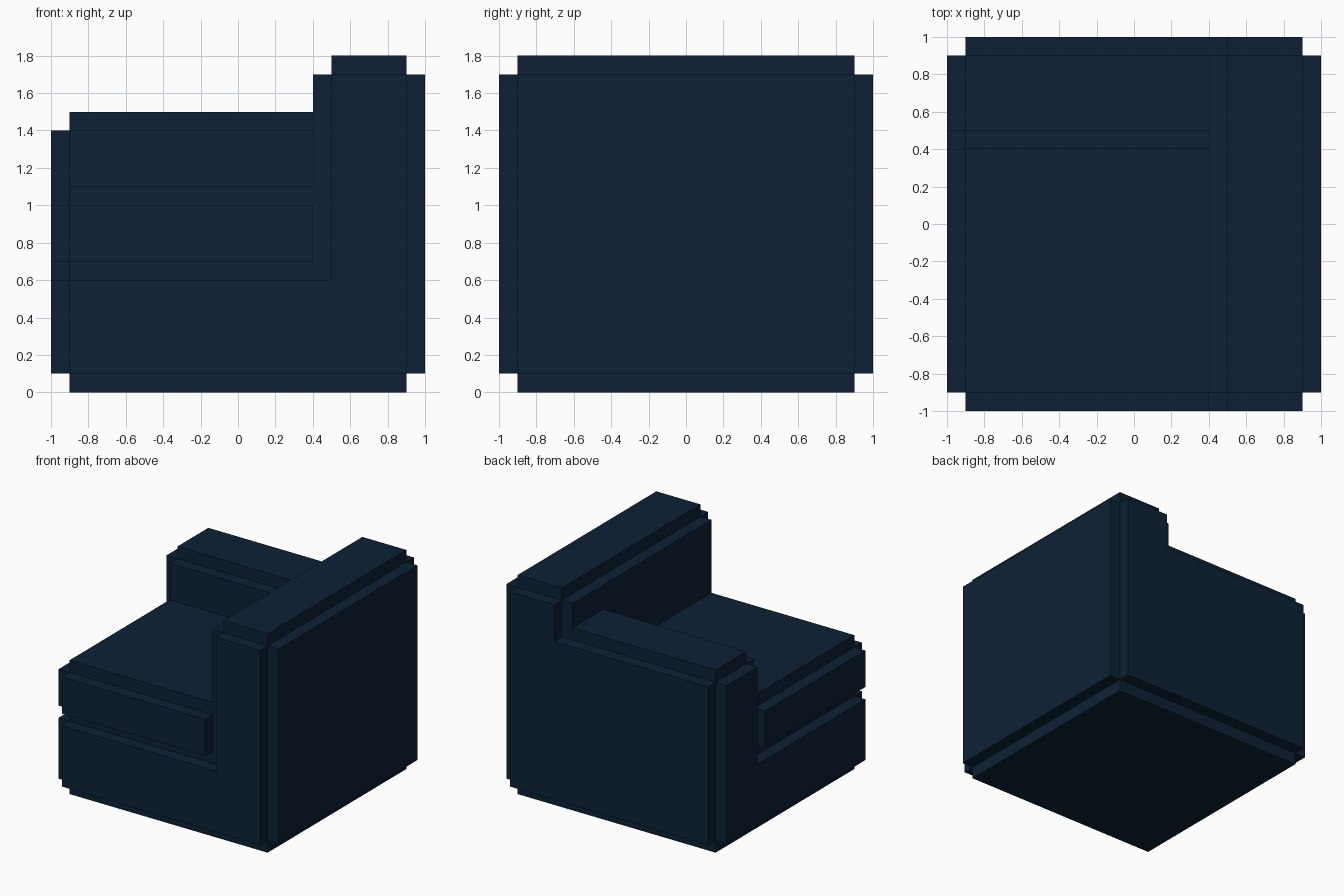
import bpy
import bmesh
from mathutils import Vector

default_cube = bpy.data.objects.get("Cube")
if default_cube:
    bpy.data.objects.remove(default_cube, do_unlink=True)

# Single dark upholstery colour
navy = bpy.data.materials.new("navy_fabric")
navy.use_nodes = True
color = (0.004, 0.0155, 0.036, 1.0)
navy.diffuse_color = color
bsdf = navy.node_tree.nodes["Principled BSDF"]
bsdf.inputs["Base Color"].default_value = color
bsdf.inputs["Roughness"].default_value = 0.9


def extrude_profile(name, points, move):
    """Extrude a flat outline along a vector into a closed solid."""
    bm = bmesh.new()
    face = bm.faces.new([bm.verts.new(p) for p in points])
    grown = bmesh.ops.extrude_face_region(bm, geom=[face], use_keep_orig=True)
    verts = [v for v in grown["geom"] if isinstance(v, bmesh.types.BMVert)]
    bmesh.ops.translate(bm, verts=verts, vec=Vector(move))
    bmesh.ops.recalc_face_normals(bm, faces=bm.faces)
    mesh = bpy.data.meshes.new(name)
    bm.to_mesh(mesh)
    bm.free()
    mesh.materials.append(navy)
    obj = bpy.data.objects.new(name, mesh)
    bpy.context.collection.objects.link(obj)
    return obj


def box(name, x, y, z):
    """Box given by its range on each axis."""
    outline = [(x[0], y[0], z[0]), (x[1], y[0], z[0]),
               (x[1], y[1], z[0]), (x[0], y[1], z[0])]
    return extrude_profile(name, outline, (0, 0, z[1] - z[0]))


def step_outline(step, low, high):
    """L-shaped panel outline: low along its length, high past the step."""
    return [(-IN, STEP), (IN, STEP), (IN, high), (step, high), (step, low), (-IN, low)]


STEP = 0.1           # thickness of every raised panel
IN, OUT = 0.9, 1.0   # core and panel faces
BASE = 0.6           # top of the base
ARM, BACK = 1.4, 1.7  # panel heights of the arm and the backrest
FULL = (-IN, IN)
SEAT_X = (-IN, 0.4)
SEAT_Y = (-IN, 0.4)

# Stepped core of base, backrest and arm
box("base_core", FULL, FULL, (0, BASE))
box("backrest_core", (0.5, IN), FULL, (BASE, BACK + STEP))
box("backrest_inner_panel", (0.4, 0.5), FULL, (BASE, BACK))
box("arm_core", SEAT_X, (0.5, IN), (BASE, ARM + STEP))
box("arm_inner_panel", SEAT_X, (0.4, 0.5), (BASE, ARM))

# Seat cushion with raised front and end bands
box("cushion_core", SEAT_X, SEAT_Y, (BASE, 1.1))
box("cushion_front_band", SEAT_X, (-OUT, -IN), (0.7, 1.0))
box("cushion_end_band", (-OUT, -IN), SEAT_Y, (0.7, 1.0))

# Raised outer panels
box("backrest_outer_panel", (IN, OUT), FULL, (STEP, BACK))
extrude_profile("front_panel",
                [(x, -OUT, z) for x, z in step_outline(0.5, BASE, BACK)], (0, STEP, 0))
extrude_profile("rear_panel",
                [(x, IN, z) for x, z in step_outline(0.5, ARM, BACK)], (0, STEP, 0))
extrude_profile("open_end_panel",
                [(-OUT, y, z) for y, z in step_outline(0.5, BASE, ARM)], (STEP, 0, 0))
